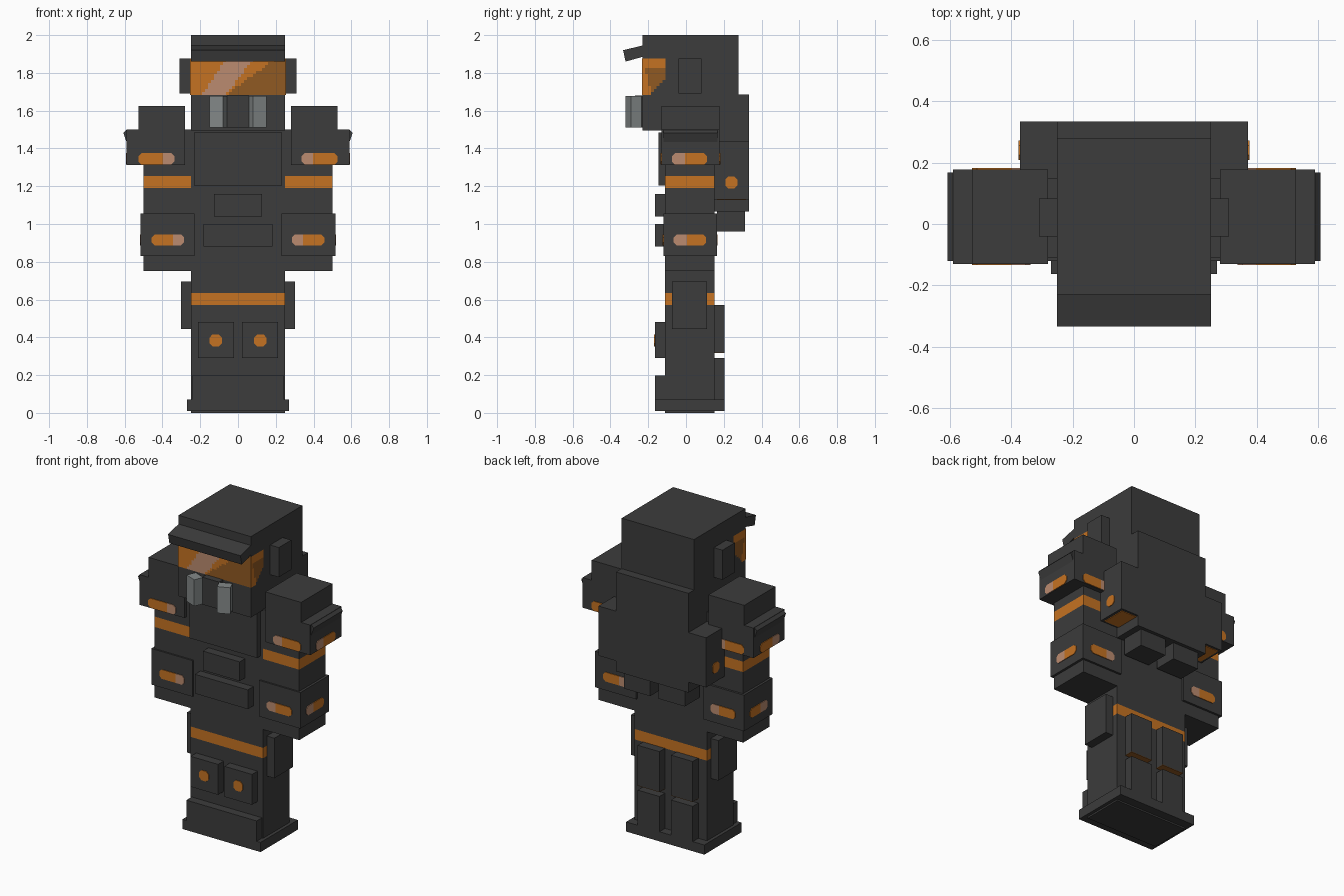
import bpy
import bmesh
from math import radians
from mathutils import Vector, Matrix

cube = bpy.data.objects.get("Cube")
if cube:
    bpy.data.objects.remove(cube, do_unlink=True)


def material(name, rgb):
    m = bpy.data.materials.new(name)
    m.use_nodes = True
    m.diffuse_color = (*rgb, 1)
    bsdf = m.node_tree.nodes["Principled BSDF"]
    bsdf.inputs["Base Color"].default_value = (*rgb, 1)
    bsdf.inputs["Roughness"].default_value = 0.9
    return m


DARK = material("charcoal", (0.045, 0.045, 0.045))
ORANGE = material("orange", (0.56, 0.17, 0.016))
BROWN = material("amber_brown", (0.28, 0.1, 0.016))
PINK = material("pale_copper", (0.5, 0.26, 0.16))
GREY = material("filter_grey", (0.23, 0.25, 0.25))


def finish(name, bm, *mats):
    mesh = bpy.data.meshes.new(name)
    bm.to_mesh(mesh)
    bm.free()
    for m in mats:
        mesh.materials.append(m)
    ob = bpy.data.objects.new(name, mesh)
    bpy.context.collection.objects.link(ob)
    return ob


def box(name, x, y, z, mat=DARK, turn=0):
    """Box from three (low, high) ranges, optionally turned about its own z."""
    lo, hi = Vector((x[0], y[0], z[0])), Vector((x[1], y[1], z[1]))
    bm = bmesh.new()
    size = [abs(d) for d in hi - lo]
    bmesh.ops.create_cube(bm, size=1, matrix=Matrix.Translation((lo + hi) / 2)
                          @ Matrix.Rotation(radians(turn), 4, "Z")
                          @ Matrix.Diagonal((*size, 1)))
    return finish(name, bm, mat)


def pair(name, x, y, z, mat=DARK, turn=0):
    """Box on the left side and its mirror on the right."""
    for side, s in (("left", 1), ("right", -1)):
        box(f"{side}_{name}", (s * x[0], s * x[1]), y, z, mat, s * turn)


def prism(name, pts, depth, mat=DARK):
    """Polygon extruded along a vector."""
    bm = bmesh.new()
    face = bm.faces.new([bm.verts.new(p) for p in pts])
    ext = bmesh.ops.extrude_face_region(bm, geom=[face], use_keep_orig=True)
    bmesh.ops.translate(bm, vec=depth, verts=[v for v in ext["geom"] if isinstance(v, bmesh.types.BMVert)])
    bmesh.ops.recalc_face_normals(bm, faces=bm.faces)
    return finish(name, bm, mat)


def marking(name, origin, along, normal, a, z, mat, cut=(1, 1)):
    """Thin painted plate with clipped corners, from a[0] to a[1] along an axis."""
    o, t, n = Vector(origin), Vector(along), Vector(normal)
    c0, c1 = cut[0] * 0.016, cut[1] * 0.016
    outline = [(a[0] + c0, z[0]), (a[1] - c1, z[0]), (a[1], z[0] + c1), (a[1], z[1] - c1),
               (a[1] - c1, z[1]), (a[0] + c0, z[1]), (a[0], z[1] - c0), (a[0], z[0] + c0)]
    if not cut[0]:
        outline = outline[:6]
    if not cut[1]:
        outline = [p for i, p in enumerate(outline) if i not in (2, 3)]
    prism(name, [o + t * u + Vector((0, 0, v)) for u, v in outline], n * 0.004, mat)


def badge(name, origin, along, normal, a, z, split):
    """Pill lamp with a pale tip at its start."""
    marking(name + "_tip", origin, along, normal, (a[0], split), z, PINK, (1, 0))
    marking(name, origin, along, normal, (split, a[1]), z, ORANGE, (0, 1))


# Legs, torso and belt stripe
BODY, DEPTH = (-0.25, 0.25), (-0.11, 0.15)
box("legs", BODY, DEPTH, (0, 0.57))
box("leg_stripe", BODY, DEPTH, (0.57, 0.635), ORANGE)
box("torso", BODY, DEPTH, (0.635, 1.5))
box("chest_plate", (-0.233, 0.233), (-0.145, -0.11), (1.205, 1.485))
box("upper_belly_pouch", (-0.127, 0.127), (-0.165, -0.11), (1.04, 1.16))
box("lower_belly_pouch", (-0.183, 0.183), (-0.165, -0.11), (0.88, 1.0))

# Boots, knees, calves and hips
box("boot_sole", (-0.27, 0.27), (-0.163, 0.205), (0.01, 0.07))
box("boot_toe_plate", (-0.243, 0.243), (-0.163, -0.11), (0.07, 0.197))
pair("knee_plate", (0.022, 0.212), (-0.165, -0.11), (0.29, 0.48))
pair("upper_calf_pad", (0.04, 0.19), (0.15, 0.205), (0.32, 0.57))
pair("upper_calf_pad_underside", (0.04, 0.19), (0.15, 0.205), (0.317, 0.32), BROWN)
pair("lower_calf_pad", (0.04, 0.19), (0.15, 0.205), (0.07, 0.29))
pair("hip_pouch", (0.25, 0.302), (-0.073, 0.112), (0.445, 0.695))

# Arms with pads and lamps
pair("lower_arm", (0.25, 0.5), DEPTH, (0.75, 1.19))
pair("arm_stripe", (0.25, 0.5), DEPTH, (1.19, 1.255), ORANGE)
pair("upper_arm", (0.25, 0.5), DEPTH, (1.255, 1.5))
pair("forearm_pad", (0.23, 0.515), (-0.12, 0.163), (0.83, 1.055))
pair("shoulder_pad", (0.28, 0.527), (-0.13, 0.178), (1.312, 1.625))
pair("shoulder_guard", (0.527, 0.59), (-0.13, 0.178), (1.312, 1.5))

for side, s in (("left", 1), ("right", -1)):
    X = (s, 0, 0)
    for label, front, back, outer, a, b, z in (
            ("forearm", -0.12, 0.163, 0.515, (0.285, 0.457), (-0.065, 0.107), (0.887, 0.945)),
            ("shoulder", -0.13, 0.178, 0.59, (0.337, 0.527), (-0.075, 0.112), (1.315, 1.375))):
        name = f"{side}_{label}_lamp"
        badge(name + "_front", (0, front, 0), X, (0, -1, 0), a, z, a[0] + 0.06)
        badge(name + "_back", (0, back, 0), X, (0, 1, 0), a, z, a[0] + 0.06)
        badge(name + "_side", (s * outer, 0, 0), (0, 1, 0), X, b, z, b[0] + 0.07)
    marking(side + "_knee_dot", (s * 0.118, -0.165, 0), X, (0, -1, 0), (-0.032, 0.032), (0.352, 0.416), ORANGE)
    marking(side + "_thruster_dot", (s * 0.372, 0.24, 0), (0, 1, 0), X, (-0.032, 0.032), (1.188, 1.252), ORANGE)
    # Flared lip on the shoulder guard
    prism(side + "_shoulder_lip", [(s * 0.588, -0.12, 1.5), (s * 0.607, -0.12, 1.482),
                                   (s * 0.588, -0.12, 1.428)], (0, 0.287, 0))

# Backpack with side thrusters and lower pouches
box("backpack", BODY, (0.15, 0.333), (1.065, 1.685))
pair("thruster", (0.25, 0.372), (0.15, 0.333), (1.13, 1.44))
pair("thruster_nozzle", (0.25, 0.355), (0.165, 0.318), (1.126, 1.13), ORANGE)
pair("backpack_pouch", (0.03, 0.21), (0.165, 0.312), (0.96, 1.065))

# Helmet, earpieces, brim and breathing mask
box("helmet", BODY, (-0.23, 0.278), (1.495, 2.0))
pair("earpiece", (0.25, 0.31), (-0.04, 0.083), (1.69, 1.875))
prism("brim", [(-0.25, -0.333, 1.92), (-0.25, -0.23, 1.945),
               (-0.25, -0.23, 1.885), (-0.25, -0.32, 1.86)], (0.5, 0, 0))
box("mask_centre", (-0.058, 0.058), (-0.27, -0.23), (1.51, 1.68))
pair("mask_filter", (0.064, 0.142), (-0.308, -0.248), (1.512, 1.677), GREY, turn=22.5)


# Visor: pixel cells tinted by diagonal bands
def front_tint(u, v):
    if u < 0.12 + 0.26 * v:
        return 0
    if u < 0.37 + 0.29 * v:
        return 1
    return 0 if u < 0.37 + 0.52 * v else 2


def side_tint(u, v):
    if v < 0.7 * (u - 0.3):
        return None
    return 0 if v > 0.72 or u + 0.4 * v < 0.42 else 2


def visor(name, origin, along, width, cells, tint):
    bm = bmesh.new()
    rows, height = 12, 0.193
    for i in range(cells):
        for j in range(rows):
            k = tint((i + 0.5) / cells, (j + 0.5) / rows)
            if k is None:
                continue
            corners = [(i, j), (i + 1, j), (i + 1, j + 1), (i, j + 1)]
            f = bm.faces.new([bm.verts.new(Vector(origin) + Vector(along) * (width * p / cells)
                                           + Vector((0, 0, height * q / rows))) for p, q in corners])
            f.material_index = k
    bmesh.ops.remove_doubles(bm, verts=bm.verts, dist=0.0005)
    if origin[0] < 0 and along[1]:
        bmesh.ops.reverse_faces(bm, faces=bm.faces)
    finish(name, bm, ORANGE, PINK, BROWN)


visor("visor_front", (-0.253, -0.233, 1.682), (1, 0, 0), 0.506, 32, front_tint)
visor("visor_left", (0.253, -0.233, 1.682), (0, 1, 0), 0.125, 8, side_tint)
visor("visor_right", (-0.253, -0.233, 1.682), (0, 1, 0), 0.125, 8, side_tint)
